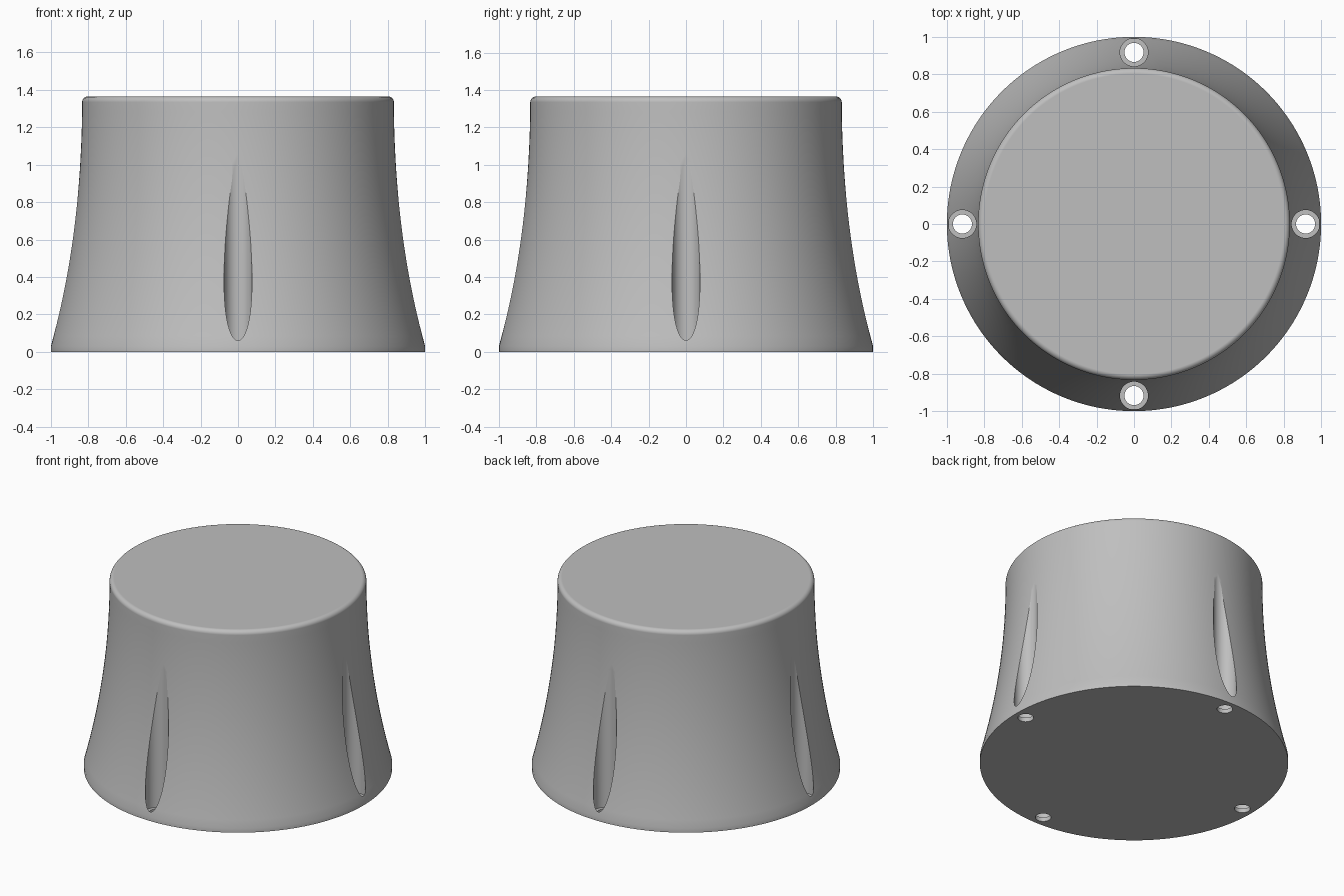
import bpy
import bmesh
import math

cube = bpy.data.objects.get("Cube")
if cube:
    bpy.data.objects.remove(cube, do_unlink=True)

# Single grey material
grey = bpy.data.materials.new("plain grey")
grey.use_nodes = True
colour = (0.52, 0.52, 0.52, 1)
grey.diffuse_color = colour
grey.node_tree.nodes["Principled BSDF"].inputs["Base Color"].default_value = colour


def lathe(name, profile, steps, location=(0, 0, 0)):
    """Solid of revolution from (radius, height) points that start and end on the axis."""
    bm = bmesh.new()
    verts = [bm.verts.new((r, 0, z)) for r, z in profile]
    edges = [bm.edges.new(pair) for pair in zip(verts, verts[1:])]
    bmesh.ops.spin(bm, geom=verts + edges, cent=(0, 0, 0), axis=(0, 0, 1),
                   angle=math.tau, steps=steps)
    bmesh.ops.remove_doubles(bm, verts=bm.verts, dist=1e-5)
    bmesh.ops.recalc_face_normals(bm, faces=bm.faces)
    mesh = bpy.data.meshes.new(name)
    bm.to_mesh(mesh)
    bm.free()
    mesh.materials.append(grey)
    obj = bpy.data.objects.new(name, mesh)
    obj.location = location
    bpy.context.collection.objects.link(obj)
    return obj


# Flared body: short upright lip, concave arc wall, rounded top edge
LIP, WALL_TOP, HEIGHT = 0.03, 1.335, 1.365
TOP_R, ROUND = 0.833, 0.03
rise = WALL_TOP - LIP
flare = 1 - TOP_R
arc_r = (rise ** 2 + flare ** 2) / (2 * flare)

profile = [(0, 0), (1, 0)]
for i in range(25):
    z = LIP + rise * i / 24
    profile.append((TOP_R + arc_r - math.sqrt(arc_r ** 2 - (WALL_TOP - z) ** 2), z))
for i in range(1, 7):
    a = math.pi / 2 * i / 6
    profile.append((TOP_R - ROUND + ROUND * math.cos(a), WALL_TOP + ROUND * math.sin(a)))
profile.append((0, HEIGHT))
body = lathe("flared_body", profile, 160)

# Four counterbored screw holes that open as slots in the wall
HOLE_R, BORE_R, FLOOR, RING = 0.051, 0.075, 0.03, 0.917
bpy.context.view_layer.objects.active = body
for i in range(4):
    a = math.pi / 2 * i
    cutter = lathe("hole_cutter",
                   [(0, -0.1), (HOLE_R, -0.1), (HOLE_R, FLOOR), (BORE_R, FLOOR),
                    (BORE_R, 1.2), (0, 1.2)], 48,
                   (RING * math.cos(a), RING * math.sin(a), 0))
    cutter.hide_render = True
    cut = body.modifiers.new("screw_hole", "BOOLEAN")
    cut.operation = "DIFFERENCE"
    cut.solver = "EXACT"
    cut.object = cutter
    bpy.ops.object.modifier_apply(modifier=cut.name)
    bpy.data.objects.remove(cutter, do_unlink=True)

# Smooth walls with crisp hole edges and flat caps
bpy.ops.object.select_all(action="DESELECT")
body.select_set(True)
bpy.ops.object.shade_smooth_by_angle(angle=math.radians(25))
weighted = body.modifiers.new("even_shading", "WEIGHTED_NORMAL")
weighted.keep_sharp = True
